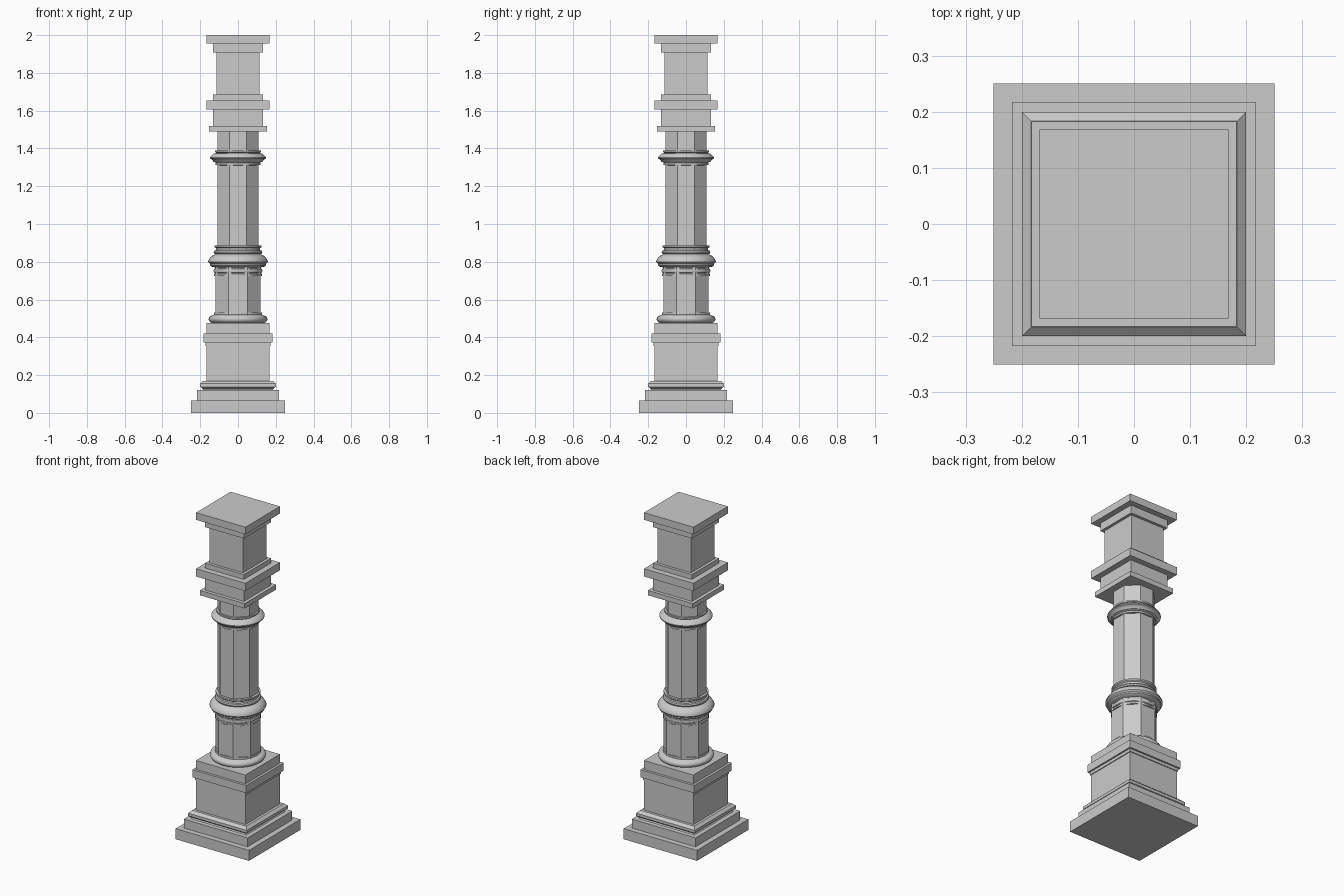
import bpy, bmesh, math

if "Cube" in bpy.data.objects:
    bpy.data.objects.remove(bpy.data.objects["Cube"])

stone = bpy.data.materials.new("grey stone")
stone.diffuse_color = (0.6, 0.6, 0.6, 1)
stone.use_nodes = True
stone.node_tree.nodes["Principled BSDF"].inputs["Base Color"].default_value = stone.diffuse_color


def lathe(name, profile, sides, smooth=False):
    """Stack rings of (half width, z); half width is the apothem for 4 and 8 sides."""
    bm = bmesh.new()
    k = 1 if smooth else 1 / math.cos(math.pi / sides)
    rings = []
    for r, z in profile:
        ring = []
        for i in range(sides):
            a = 2 * math.pi * (i + 0.5) / sides
            ring.append(bm.verts.new((r * k * math.cos(a), r * k * math.sin(a), z)))
        rings.append(ring)
    for lo, hi in zip(rings, rings[1:]):
        for i in range(sides):
            j = (i + 1) % sides
            bm.faces.new((lo[i], lo[j], hi[j], hi[i]))
    bm.faces.new(rings[0][::-1])
    bm.faces.new(rings[-1])
    me = bpy.data.meshes.new(name)
    bm.to_mesh(me)
    bm.free()
    me.materials.append(stone)
    ob = bpy.data.objects.new(name, me)
    bpy.context.collection.objects.link(ob)
    if smooth:
        bpy.ops.object.select_all(action='DESELECT')
        bpy.context.view_layer.objects.active = ob
        ob.select_set(True)
        bpy.ops.object.shade_smooth_by_angle(angle=math.radians(35))
    return ob


def bulge(r_in, r_out, z0, z1, n=8):
    """Half-round moulding profile from z0 up to z1."""
    pts = []
    for i in range(n + 1):
        t = math.pi * i / n
        pts.append((r_in + (r_out - r_in) * math.sin(t),
                    (z0 + z1) / 2 - (z1 - z0) / 2 * math.cos(t)))
    return pts


def slabs(name, steps):
    """Square stepped block from (half width, bottom, top) steps."""
    profile = []
    for r, z0, z1 in steps:
        profile += [(r, z0), (r, z1)]
    return lathe(name, profile, 4)


# square pedestal
slabs("plinth", [(0.25, 0, 0.065), (0.217, 0.065, 0.12)])
lathe("pedestal_moulding", [(0.19, 0.12), (0.185, 0.126), (0.2, 0.138),
                            (0.2, 0.155), (0.184, 0.17)], 4)
slabs("pedestal", [(0.168, 0.17, 0.355), (0.173, 0.355, 0.373),
                   (0.183, 0.373, 0.42), (0.168, 0.42, 0.475)])

# octagonal shaft
lathe("lower_shaft", [(0.12, 0.475), (0.12, 0.78)], 8)
lathe("upper_shaft", [(0.109, 0.78), (0.109, 1.49)], 8)

# round collars
lathe("base_ring", [(0.145, 0.475)] + bulge(0.138, 0.156, 0.478, 0.515)
      + [(0.128, 0.52), (0.128, 0.532), (0.11, 0.532)], 48, True)
lathe("middle_collar",
      [(0.11, 0.725), (0.128, 0.725), (0.128, 0.735), (0.122, 0.738)]
      + bulge(0.122, 0.13, 0.74, 0.765, 4) + [(0.122, 0.77)]
      + bulge(0.128, 0.15, 0.772, 0.798, 5)[:4]
      + [(0.158, 0.798), (0.158, 0.805)]
      + [(0.15, 0.818), (0.14, 0.831), (0.122, 0.838)]
      + bulge(0.118, 0.129, 0.84, 0.862, 4) + [(0.117, 0.872)]
      + [(0.125, 0.878), (0.125, 0.887), (0.105, 0.887)], 48, True)
lathe("upper_collar",
      [(0.105, 1.31), (0.12, 1.312), (0.12, 1.322), (0.116, 1.325),
       (0.13, 1.33), (0.138, 1.342), (0.148, 1.347), (0.148, 1.353),
       (0.14, 1.362), (0.13, 1.372), (0.115, 1.376),
       (0.121, 1.381), (0.121, 1.39), (0.105, 1.39)], 48, True)

# square capital
slabs("capital", [(0.153, 1.49, 1.52), (0.132, 1.52, 1.607),
                  (0.168, 1.607, 1.655), (0.132, 1.655, 1.685)])
slabs("top_block", [(0.115, 1.685, 1.907), (0.132, 1.907, 1.956),
                    (0.168, 1.956, 2.0)])
